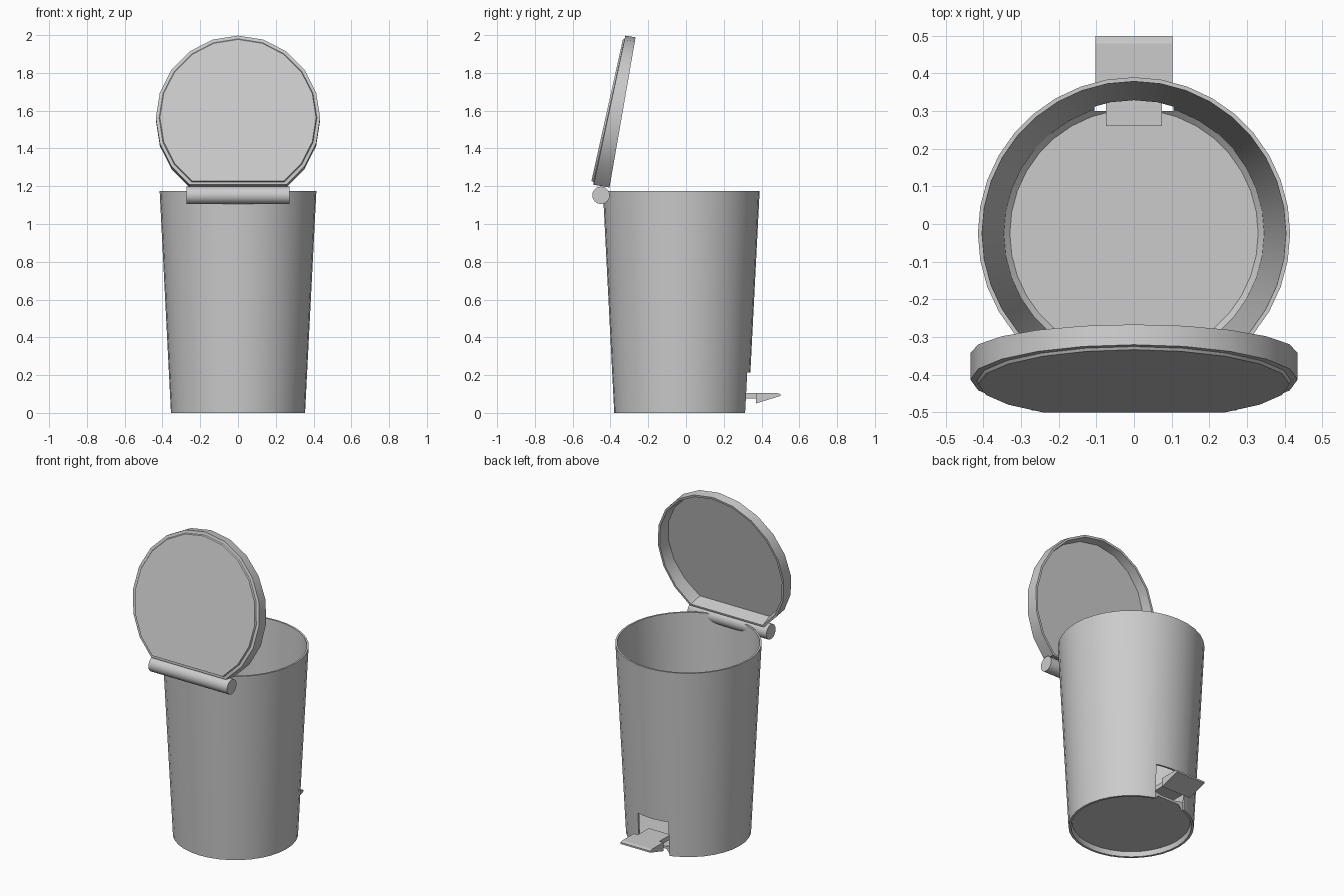
import bpy, bmesh, math
from mathutils import Vector

if "Cube" in bpy.data.objects:
    bpy.data.objects.remove(bpy.data.objects["Cube"])


def finish(name, bm, angle=35, smooth=True):
    bmesh.ops.recalc_face_normals(bm, faces=bm.faces[:])
    mesh = bpy.data.meshes.new(name)
    bm.to_mesh(mesh)
    bm.free()
    ob = bpy.data.objects.new(name, mesh)
    bpy.context.collection.objects.link(ob)
    if smooth:
        bpy.ops.object.select_all(action='DESELECT')
        bpy.context.view_layer.objects.active = ob
        ob.select_set(True)
        bpy.ops.object.shade_smooth_by_angle(angle=math.radians(angle))
    return ob


def loft(bm, rings):
    """Bridge equal rings of points, then cap both ends."""
    loops = [[bm.verts.new(p) for p in r] for r in rings]
    n = len(loops[0])
    for a, b in zip(loops, loops[1:]):
        for i in range(n):
            j = (i + 1) % n
            bm.faces.new((a[i], a[j], b[j], b[i]))
    bm.faces.new(loops[0])
    bm.faces.new(loops[-1])


def extrude_x(bm, profile, half):
    """Extrude a (y, z) profile symmetrically along x."""
    loft(bm, [[(x, y, z) for y, z in profile] for x in (-half, half)])


def circle(r, z, y0, n=36):
    return [(r * math.cos(2 * math.pi * i / n),
             y0 + r * math.sin(2 * math.pi * i / n), z) for i in range(n)]


# Tapered bin shell with a slightly raised floor
bm = bmesh.new()
profile = [(0.335, 0.03), (0.341, 0.0), (0.355, 0.0), (0.415, 1.175),
           (0.404, 1.175), (0.346, 0.06), (0.33, 0.045)]
loft(bm, [circle(r, z, -0.025) for r, z in profile])
body = finish("bin_body", bm)

# Pedal opening cut through the wall
bm = bmesh.new()
extrude_x(bm, [(0.30, -0.1), (0.45, -0.1), (0.45, 0.215), (0.30, 0.215)], 0.105)
cutter = finish("pedal_opening_cutter", bm, smooth=False)
cutter.hide_render = True
cutter.hide_viewport = True
cut = body.modifiers.new("pedal_opening", 'BOOLEAN')
cut.operation = 'DIFFERENCE'
cut.solver = 'EXACT'
cut.object = cutter

# Foot pedal: wedge plate on a narrower stem
bm = bmesh.new()
extrude_x(bm, [(0.37, 0.05), (0.50, 0.09), (0.50, 0.10), (0.48, 0.105),
               (0.37, 0.105)], 0.102)
finish("pedal_plate", bm, smooth=False)
bm = bmesh.new()
extrude_x(bm, [(0.26, 0.075), (0.375, 0.075), (0.375, 0.104), (0.26, 0.104)], 0.075)
finish("pedal_stem", bm, smooth=False)

# Open lid: 20-sided disc with a flat hinge side, deeper toward the hinge
up = Vector((0, 0.171, 0.985))
out = Vector((0, -0.985, 0.171))
RX, RV = 0.435, 0.446
center = Vector((0, -0.267, 1.988)) - up * RV
angles = [math.radians(18 * i) for i in range(-8, 9)]


def lid_ring(scale, depth):
    pts = []
    for a in angles:
        v = RV * math.cos(a)
        full = 0.084 - 0.036 * v / (2 * RV) * 1.1
        pts.append(center + Vector((RX * math.sin(a) * scale, 0, 0))
                   + up * (v * scale) + out * (full * depth))
    return pts


bm = bmesh.new()
loft(bm, [lid_ring(s, d) for s, d in
          [(0.94, 0.8), (0.97, 0.0), (1.0, 0.0), (1.0, 0.85),
           (0.96, 0.88), (0.95, 1.0)]])
finish("lid", bm, 30)

# Hinge barrel
bm = bmesh.new()
extrude_x(bm, [(-0.45 + 0.046 * math.cos(math.pi * i / 12),
                1.152 + 0.046 * math.sin(math.pi * i / 12)) for i in range(24)], 0.272)
finish("hinge_barrel", bm)
